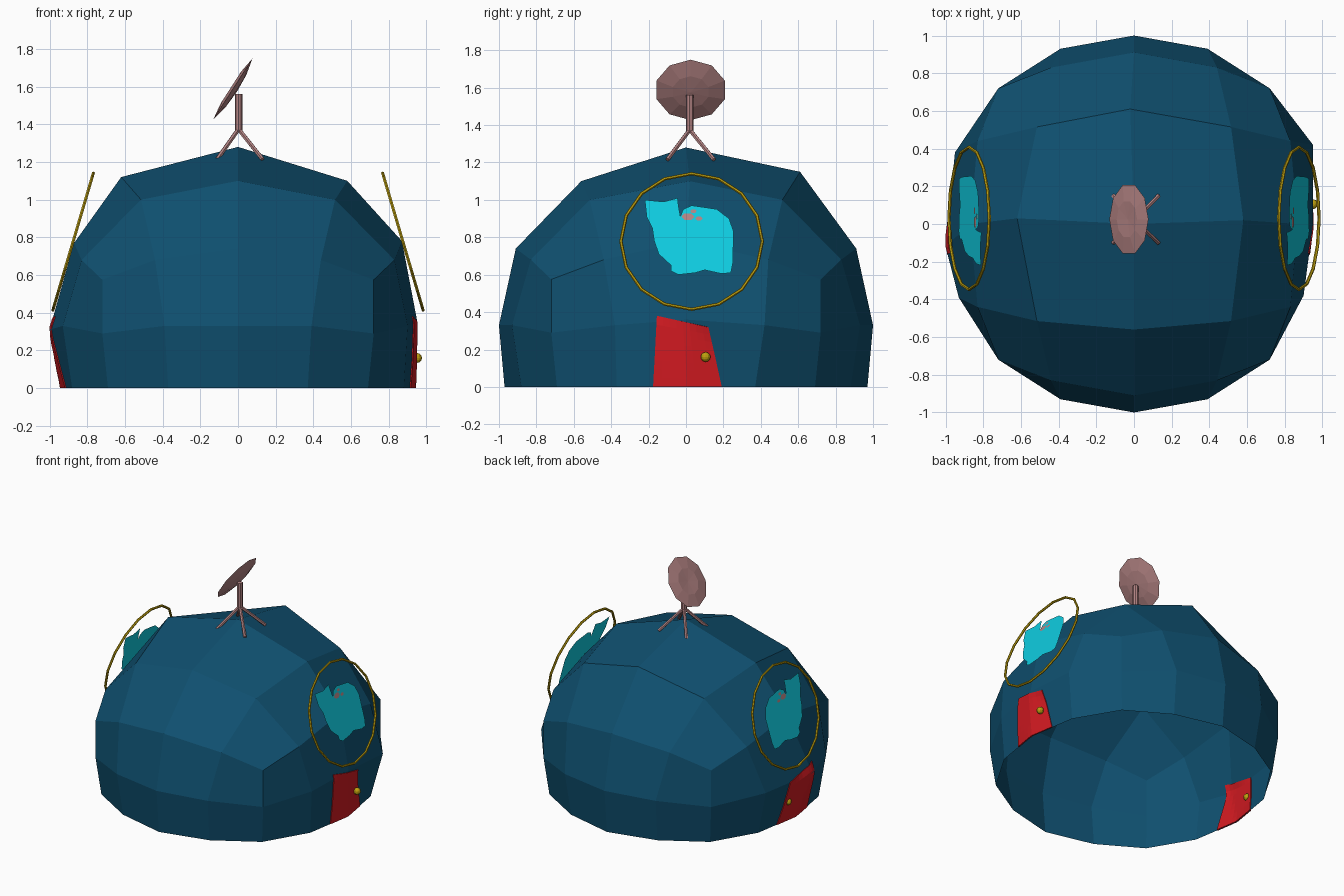
import bpy, bmesh, math
from mathutils import Vector, Matrix
from mathutils.bvhtree import BVHTree

if "Cube" in bpy.data.objects:
    bpy.data.objects.remove(bpy.data.objects["Cube"])


def material(name, rgb):
    lin = [(c / 255 / 12.92) if c < 11 else ((c / 255 + 0.055) / 1.055) ** 2.4 for c in rgb]
    m = bpy.data.materials.new(name)
    m.diffuse_color = (*lin, 1)
    m.use_nodes = True
    m.node_tree.nodes["Principled BSDF"].inputs["Base Color"].default_value = m.diffuse_color
    return m


BLUE = material("blue_metal", (15, 80, 112))
RED = material("red_paint", (210, 26, 33))
GOLD = material("gold", (190, 160, 15))
CYAN = material("cyan_paint", (15, 205, 225))
PINK = material("pink_metal", (180, 132, 132))


def add(name, bm, mat):
    me = bpy.data.meshes.new(name)
    bm.to_mesh(me)
    bm.free()
    me.materials.append(mat)
    ob = bpy.data.objects.new(name, me)
    bpy.context.collection.objects.link(ob)
    return ob


def rod(name, a, b, r, mat, sides=8):
    a, b = Vector(a), Vector(b)
    d = b - a
    bm = bmesh.new()
    bmesh.ops.create_cone(bm, cap_ends=True, segments=sides, radius1=r, radius2=r, depth=d.length,
                          matrix=Matrix.Translation((a + b) / 2) @ d.to_track_quat('Z', 'Y').to_matrix().to_4x4())
    return add(name, bm, mat)


# Dome: 4x4 grid cap wrapped on a sphere, then two 16-point rings down to an open rim
CAP = {(0, 0): (0, 0, 1.28), (1, 0): (.59, 0, 1.1), (1, 1): (.515, .515, 1.0),
       (2, 0): (.91, 0, .74), (2, 1): (.83, .44, .68), (2, 2): (.72, .72, .575)}
MID = {(2, 0): (1.0, 0, .33), (2, 1): (.93, .39, .33), (2, 2): (.72, .72, .29)}
LOW = {(2, 0): (.97, 0, 0), (2, 1): (.88, .37, 0), (2, 2): (.69, .69, 0)}
# hand-made irregularities of the hull
CAP_FIX = {(-1, 0): (-.62, .03, 1.12), (1, 0): (.58, .02, 1.1), (0, 1): (-.02, .61, 1.15),
           (0, -1): (0, -.56, 1.1), (2, 0): (.87, 0, .78), (-2, 0): (-.87, 0, .77)}
MID_FIX = {(2, 0): (.95, 0, .36), (2, 1): (.95, .42, .33), (2, -1): (.90, -.38, .33),
           (-2, 0): (-1, -.12, .31), (-2, 1): (-.95, .38, .33)}
LOW_FIX = {(2, 0): (.94, 0, 0), (-2, 0): (-.94, 0, 0)}


def spot(table, fix, i, j):
    if (i, j) in fix:
        return fix[i, j]
    a, b = abs(i), abs(j)
    big, small, z = table[max(a, b), min(a, b)]
    x, y = (big, small) if a >= b else (small, big)
    return math.copysign(x, i), math.copysign(y, j), z


bm = bmesh.new()
R = range(-2, 3)
cap = {(i, j): bm.verts.new(spot(CAP, CAP_FIX, i, j)) for i in R for j in R}
for i in range(-2, 2):
    for j in range(-2, 2):
        bm.faces.new([cap[i, j], cap[i + 1, j], cap[i + 1, j + 1], cap[i, j + 1]])
loop = sorted([k for k in cap if max(map(abs, k)) == 2], key=lambda k: math.atan2(k[1], k[0]))
rings = [[cap[k] for k in loop]]
for table, fix in ((MID, MID_FIX), (LOW, LOW_FIX)):
    rings.append([bm.verts.new(spot(table, fix, *k)) for k in loop])
for up, dn in zip(rings, rings[1:]):
    for n in range(16):
        m = (n + 1) % 16
        bm.faces.new([up[n], dn[n], dn[m], up[m]])
bmesh.ops.recalc_face_normals(bm, faces=bm.faces)
wall = BVHTree.FromBMesh(bm)
add("dome", bm, BLUE)

# Emblem patch outline and small marks, as (y, z) in side view
PATCH = [(-.22, 1.0), (-.12, .99), (-.045, 1.01), (-.04, .965), (-.065, .9), (-.06, .85), (-.025, .83),
         (-.03, .91), (-.015, .95), (.03, .97), (.1, .96), (.165, .95), (.23, .9), (.255, .83),
         (.24, .75), (.22, .69), (.25, .66), (.24, .61), (.19, .605), (.1, .625), (.05, .61),
         (-.04, .6), (-.08, .62), (-.08, .65), (-.145, .71), (-.17, .78), (-.18, .85), (-.21, .91)]
MARKS = [(.01, .91, .035), (.04, .94, .018), (.07, .90, .02)]
TOP, BOT = (.765, 1.15), (.985, .405)


def plane_x(z):
    return BOT[0] + (TOP[0] - BOT[0]) * (z - BOT[1]) / (TOP[1] - BOT[1])


# Both sides: door, knob, hoop, emblem
for s, side in ((1, "right"), (-1, "left")):
    # door laid onto the hull wall
    bm = bmesh.new()
    N = 8
    c = [Vector(p) for p in ((-.175, .002), (.19, .002), (.12, .32), (-.155, .38))]
    g = {}
    for u in range(N + 1):
        for v in range(N + 1):
            a, b = u / N, v / N
            p = c[0].lerp(c[1], a).lerp(c[3].lerp(c[2], a), b)
            hit = wall.ray_cast(Vector((2 * s, p.x, p.y)), Vector((-s, 0, 0)))[0]
            g[u, v] = bm.verts.new(hit or (.95 * s, p.x, p.y))
    for u in range(N):
        for v in range(N):
            bm.faces.new([g[u, v], g[u + 1, v], g[u + 1, v + 1], g[u, v + 1]][::s])
    door = add(side + "_door", bm, RED)
    sol = door.modifiers.new("thickness", 'SOLIDIFY')
    sol.thickness, sol.offset = .012, 0

    bm = bmesh.new()
    bmesh.ops.create_uvsphere(bm, u_segments=12, v_segments=8, radius=.026,
                              matrix=Matrix.Translation((.95 * s, .105, .16)))
    add(side + "_knob", bm, GOLD)

    # hoop in the tilted emblem plane
    mid = Vector(((TOP[0] + BOT[0]) / 2 * s, .03, (TOP[1] + BOT[1]) / 2))
    up = Vector(((TOP[0] - BOT[0]) * s, 0, TOP[1] - BOT[1])).normalized()
    right = Vector((0, 1, 0))
    out = right.cross(up)
    bm = bmesh.new()
    tube = []
    for n in range(16):
        t = math.tau * n / 16
        d = right * math.cos(t) + up * math.sin(t)
        tube.append([bm.verts.new(mid + d * (.378 + .009 * math.cos(q)) + out * .009 * math.sin(q))
                     for q in [math.tau * k / 6 for k in range(6)]])
    for n in range(16):
        for k in range(6):
            m, l = (n + 1) % 16, (k + 1) % 6
            bm.faces.new([tube[n][k], tube[m][k], tube[m][l], tube[n][l]])
    bmesh.ops.recalc_face_normals(bm, faces=bm.faces)
    add(side + "_hoop", bm, GOLD)

    # flat emblem and its marks
    bm = bmesh.new()
    bm.faces.new([bm.verts.new((s * (plane_x(z) + .003), y, z)) for y, z in PATCH][::-s])
    bmesh.ops.triangulate(bm, faces=bm.faces)
    add(side + "_emblem", bm, CYAN)
    bm = bmesh.new()
    for y, z, r in MARKS:
        pts = [(y + r * math.cos(t), z + .6 * r * math.sin(t)) for t in [math.tau * k / 6 for k in range(6)]]
        bm.faces.new([bm.verts.new((s * (plane_x(b) + .007), a, b)) for a, b in pts][::s])
    add(side + "_emblem_marks", bm, PINK)

# Antenna: mast, four splayed legs, tilted ten-sided dish
rod("mast", (.003, .02, 1.36), (.003, .02, 1.56), .02, PINK)
for sx in (-1, 1):
    for sy in (-1, 1):
        rod("antenna_leg", (.003, .02, 1.375), (.01 + .12 * sx, .025 + .125 * sy, 1.215), .012, PINK, 6)

bm = bmesh.new()
dish_rings = []
for r, h in ((.1, .013), (.192, 0), (.1, -.02)):
    dish_rings.append([bm.verts.new((r * math.cos(t), r * math.sin(t), h))
                       for t in [math.tau * k / 10 for k in range(10)]])
for a, b in zip(dish_rings, dish_rings[1:]):
    for k in range(10):
        l = (k + 1) % 10
        bm.faces.new([a[k], b[k], b[l], a[l]])
for ring, h in ((dish_rings[0], .008), (dish_rings[2], -.026)):
    tip = bm.verts.new((0, 0, h))
    for k in range(10):
        bm.faces.new([ring[k], ring[(k + 1) % 10], tip])
bmesh.ops.recalc_face_normals(bm, faces=bm.faces)
face_dir = Vector((-.84, 0, .54)).normalized()
y_axis = Vector((0, 1, 0))
x_axis = y_axis.cross(face_dir)
rot = Matrix((x_axis, y_axis, face_dir)).transposed().to_4x4()
bm.transform(Matrix.Translation((-.027, .025, 1.588)) @ rot)
add("dish", bm, PINK)
